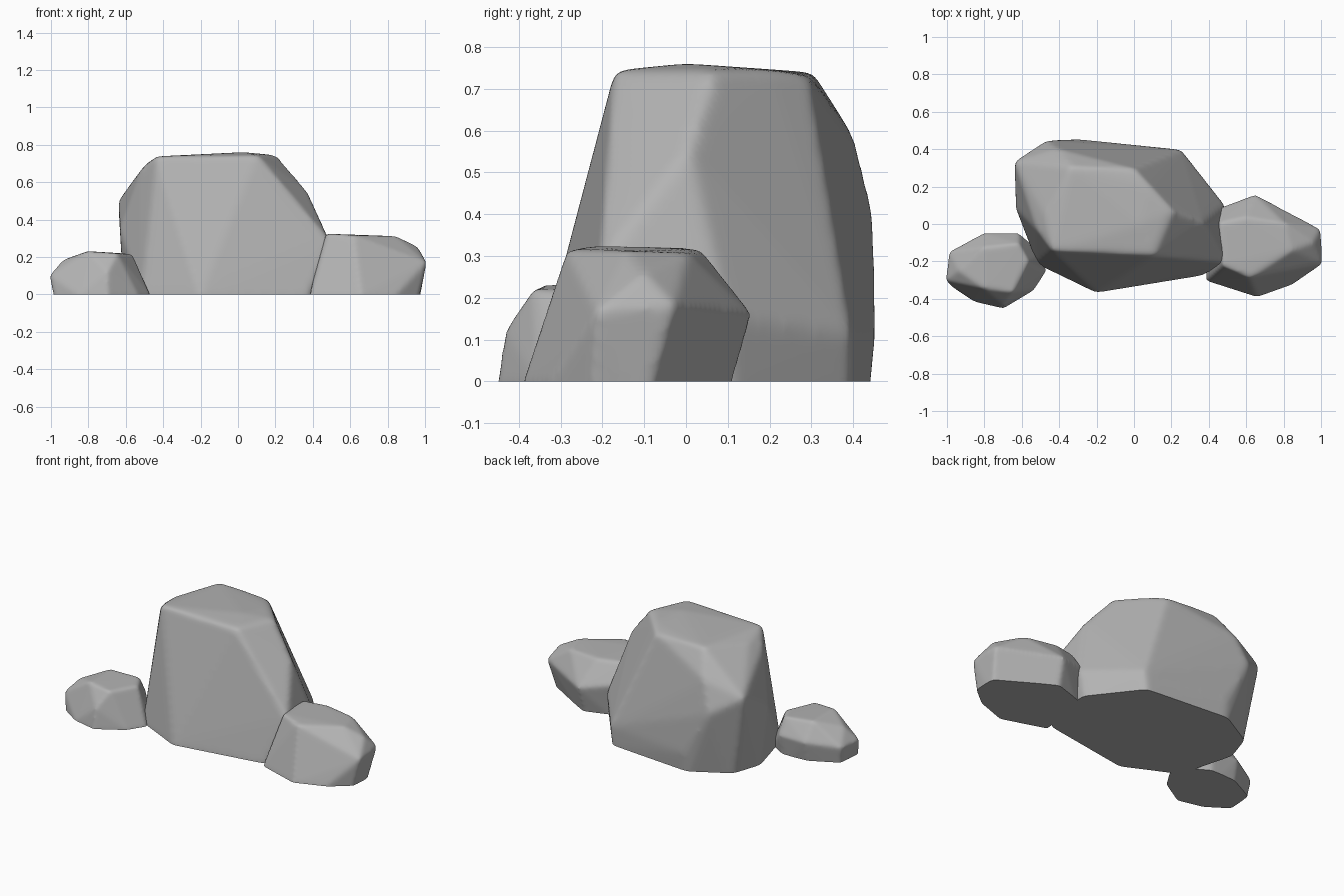
import bpy, bmesh
from mathutils import Vector

cube = bpy.data.objects.get("Cube")
if cube:
    bpy.data.objects.remove(cube, do_unlink=True)

# Single grey stone material
stone = bpy.data.materials.new("grey_stone")
stone.use_nodes = True
colour = (0.45, 0.45, 0.45, 1)
stone.diffuse_color = colour
bsdf = stone.node_tree.nodes["Principled BSDF"]
bsdf.inputs["Base Color"].default_value = colour
bsdf.inputs["Roughness"].default_value = 0.9


def rock(name, base, upper, voxel):
    """Faceted hull with worn edges, cut flat where it meets the ground."""
    bm = bmesh.new()
    corners = [Vector(p) for p in upper]
    corners += [Vector((x, y, 0)) for x, y in base]
    centre = sum(corners, Vector()) / len(corners)
    for p in corners:
        # slight overshoot makes up for what the wearing removes
        bm.verts.new(p + (p - centre).normalized() * voxel * 0.8)
    for x, y in base:
        bm.verts.new((x, y, -0.08))
    hull = bmesh.ops.convex_hull(bm, input=bm.verts[:])
    loose = {g for g in hull["geom_interior"] + hull["geom_unused"]
             if isinstance(g, bmesh.types.BMVert)}
    bmesh.ops.delete(bm, geom=list(loose), context="VERTS")
    bmesh.ops.recalc_face_normals(bm, faces=bm.faces[:])
    mesh = bpy.data.meshes.new(name)
    bm.to_mesh(mesh)
    bm.free()
    mesh.materials.append(stone)
    obj = bpy.data.objects.new(name, mesh)
    bpy.context.collection.objects.link(obj)

    # Even out the surface and wear the edges
    remesh = obj.modifiers.new("even_surface", "REMESH")
    remesh.mode = "VOXEL"
    remesh.voxel_size = voxel
    worn = obj.modifiers.new("worn_edges", "SMOOTH")
    worn.factor = 0.5
    worn.iterations = 13

    # Bake, then slice off everything below the ground
    bm = bmesh.new()
    bm.from_object(obj, bpy.context.evaluated_depsgraph_get())
    obj.modifiers.clear()
    cut = bmesh.ops.bisect_plane(
        bm, geom=bm.verts[:] + bm.edges[:] + bm.faces[:], dist=1e-5,
        plane_co=(0, 0, 0), plane_no=(0, 0, 1), clear_inner=True)
    rim = [g for g in cut["geom_cut"] if isinstance(g, bmesh.types.BMEdge)]
    for f in bm.faces:
        f.smooth = True
    bmesh.ops.holes_fill(bm, edges=rim, sides=0)
    for e in rim:
        e.smooth = False
    bmesh.ops.recalc_face_normals(bm, faces=bm.faces[:])
    bm.to_mesh(mesh)
    bm.free()


# Tall central boulder
rock("large_boulder",
     [(-.2, -.36), (.36, -.27), (.43, -.2), (.45, .11), (.23, .39),
      (-.3, .435), (-.54, .3), (-.6, .12), (-.51, -.21)],
     [(.485, -.2, .28), (.475, .1, .16), (.245, .39, .12), (-.3, .445, .12),
      (-.46, .44, .4), (-.63, .33, .5), (-.62, .08, .35), (.36, .01, .55),
      (-.4, .395, .58), (-.51, -.03, .66), (-.43, -.14, .73),
      (.1, -.165, .735), (.2, .07, .735), (.08, .2, .735), (0, .29, .72),
      (-.33, .3, .73), (-.47, .05, .7), (.03, 0, .75)],
     0.015)

# Medium stone on the left-hand side
rock("medium_stone",
     [(.39, -.3), (.66, -.385), (.84, -.32), (.95, -.23), (.96, -.1),
      (.64, .09), (.42, .02)],
     [(1, -.21, .17), (.99, -.03, .18), (.65, .15, .16), (.46, .08, .2),
      (.48, -.22, .32), (.62, -.28, .31), (.84, -.14, .305),
      (.95, -.1, .255), (.8, 0, .3), (.6, .03, .31), (.46, 0, .315)],
     0.011)

# Small stone on the right-hand side
rock("small_stone",
     [(-.97, -.33), (-.85, -.41), (-.7, -.445), (-.54, -.35), (-.475, -.25),
      (-.5, -.16), (-.64, -.08), (-.8, -.09), (-.96, -.17)],
     [(-1, -.3, .1), (-.98, -.15, .1), (-.8, -.055, .12), (-.62, -.055, .12),
      (-.7, -.425, .12), (-.93, -.25, .18), (-.8, -.34, .225),
      (-.65, -.36, .215), (-.57, -.2, .21), (-.62, -.11, .215),
      (-.8, -.13, .225)],
     0.01)
